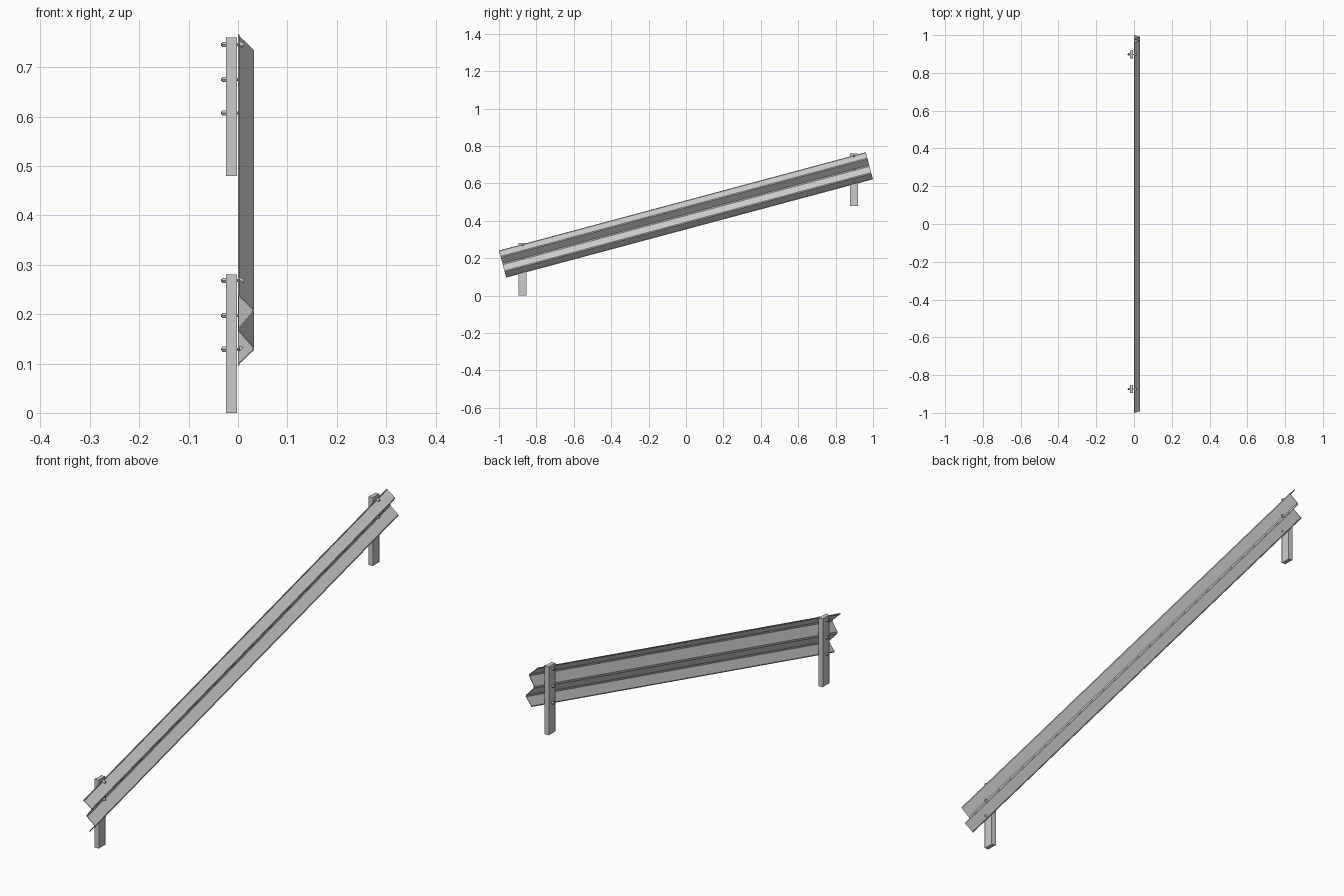
import bpy, bmesh, math
from mathutils import Matrix, Vector

if "Cube" in bpy.data.objects:
    bpy.data.objects.remove(bpy.data.objects["Cube"])

ANGLE = math.radians(15)


def extrude(name, pts, depth, matrix):
    """Closed 2D outline extruded along local z, centred, then placed."""
    bm = bmesh.new()
    face = bm.faces.new([bm.verts.new((a, b, -depth / 2)) for a, b in pts])
    ext = bmesh.ops.extrude_face_region(bm, geom=[face])
    bmesh.ops.translate(bm, vec=(0, 0, depth),
                        verts=[g for g in ext["geom"] if isinstance(g, bmesh.types.BMVert)])
    bmesh.ops.transform(bm, matrix=matrix, verts=bm.verts)
    bmesh.ops.recalc_face_normals(bm, faces=bm.faces)
    me = bpy.data.meshes.new(name)
    bm.to_mesh(me)
    bm.free()
    ob = bpy.data.objects.new(name, me)
    bpy.context.collection.objects.link(ob)
    return ob


def bolt_part(name, x0, x1, r, r_end, sides, y, z):
    """Cylinder or frustum lying along x."""
    bm = bmesh.new()
    bmesh.ops.create_cone(bm, cap_ends=True, segments=sides, radius1=r, radius2=r_end,
                          depth=x1 - x0,
                          matrix=Matrix.Translation(((x0 + x1) / 2, y, z))
                          @ Matrix.Rotation(math.pi / 2, 4, 'Y'))
    me = bpy.data.meshes.new(name)
    bm.to_mesh(me)
    bm.free()
    bpy.context.collection.objects.link(bpy.data.objects.new(name, me))


# Corrugated W-section rail, sloped 15 degrees
half = [(0, 0.075), (0, 0.0715), (0.029, 0.043), (0.029, 0.037), (0.001, 0.0035)]
t = 0.003
back = half + [(x, -v) for x, v in reversed(half)]
front = [(x + t, v) for x, v in back]
axis = Vector((0, math.cos(ANGLE), math.sin(ANGLE)))
up = Vector((0, -math.sin(ANGLE), math.cos(ANGLE)))
rail_matrix = Matrix.Translation((0, 0, 0.431)) @ Matrix((Vector((1, 0, 0)), up, axis)).transposed().to_4x4()
extrude("rail", back + front[::-1], 2.03, rail_matrix)

# I-beam posts with three bolts each
w, d, ft, wt = 0.021, 0.011, 0.0025, 0.0015
quarter = [(d, w), (d - ft, w), (d - ft, wt)]
right = quarter + [(x, -y) for x, y in reversed(quarter)]
section = right[3:] + [(-x, y) for x, y in reversed(right)] + right[:3]
for label, y, z0 in (("lower", -0.874, 0.0), ("upper", 0.898, 0.48)):
    extrude(label + "_post", section, 0.28, Matrix.Translation((-0.013, y, z0 + 0.14)))
    for i, h in enumerate((0.268, 0.197, 0.129)):
        z = z0 + h - (0.002 if z0 else 0)
        tag = f"{label}_bolt_{i}"
        bolt_part(tag + "_shank", -0.034, 0.006, 0.003, 0.003, 10, y, z)
        bolt_part(tag + "_nut", -0.032, -0.024, 0.006, 0.006, 6, y, z)
        bolt_part(tag + "_head", 0.003, 0.012, 0.0065, 0.004, 10, y, z)
